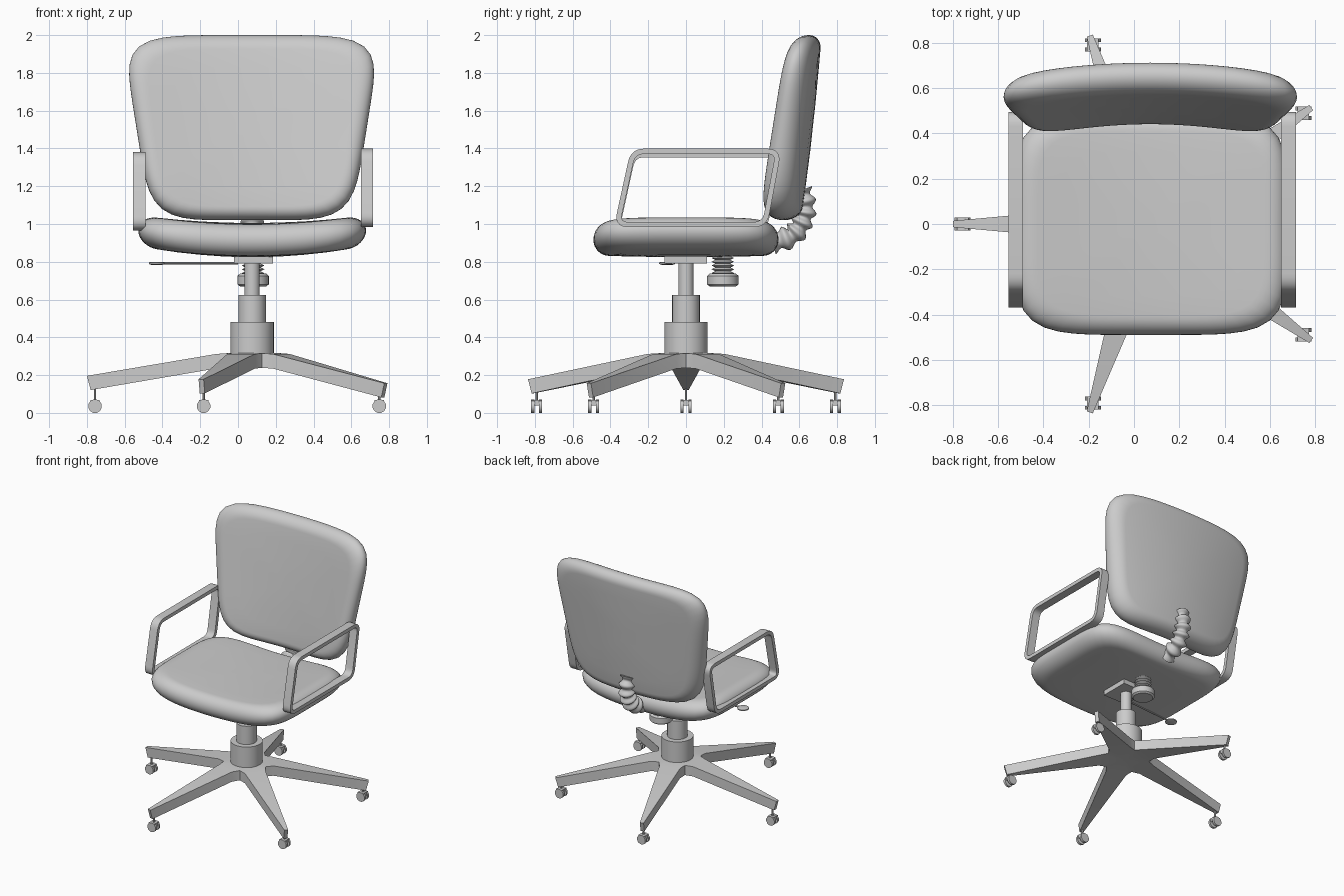
import bpy, bmesh
from math import sin, cos, pi, radians, hypot
from mathutils import Vector

if "Cube" in bpy.data.objects:
    bpy.data.objects.remove(bpy.data.objects["Cube"])

CX = 0.075  # chair axis


def finish(name, bm, angle=35):
    bmesh.ops.recalc_face_normals(bm, faces=bm.faces)
    me = bpy.data.meshes.new(name)
    bm.to_mesh(me)
    bm.free()
    me.shade_smooth()
    me.set_sharp_from_angle(angle=radians(angle))
    ob = bpy.data.objects.new(name, me)
    bpy.context.collection.objects.link(ob)
    return ob


def loft(name, rings, loop=False, angle=35):
    """Skin a list of equal-length rings; cap the ends unless looped."""
    bm = bmesh.new()
    vs = [[bm.verts.new(p) for p in r] for r in rings]
    n = len(vs[0])
    pairs = list(zip(vs, vs[1:])) + ([(vs[-1], vs[0])] if loop else [])
    for a, b in pairs:
        for i in range(n):
            j = (i + 1) % n
            bm.faces.new((a[i], a[j], b[j], b[i]))
    if not loop:
        bm.faces.new(vs[0])
        bm.faces.new(vs[-1])
    return finish(name, bm, angle)


def lathe(name, profile, x, y, n=32, angle=35):
    """Revolve (radius, z) points about a vertical axis."""
    return loft(name, [[(x + r * cos(2 * pi * i / n), y + r * sin(2 * pi * i / n), z)
                        for i in range(n)] for r, z in profile], angle=angle)


def rod(name, a, b, r, n=12):
    """Straight cylinder between two points."""
    a, b = Vector(a), Vector(b)
    q = (b - a).to_track_quat('Z', 'Y')
    return loft(name, [[p + q @ Vector((r * cos(2 * pi * (i + .5) / n), r * sin(2 * pi * (i + .5) / n), 0))
                        for i in range(n)] for p in (a, b)])


def box(name, lo, hi):
    (x0, y0, z0), (x1, y1, z1) = lo, hi
    return loft(name, [[(x0, y0, z), (x1, y0, z), (x1, y1, z), (x0, y1, z)] for z in (z0, z1)])


def cushion(name, place, exponent, inset, n=72):
    """Pillow: rounded-square rings, place(u, v, h) maps unit space to the model."""
    half = [(1 - inset * (1 - cos(t * pi / 16)), sin(t * pi / 16) * (0.93 if t else 0)) for t in range(9)]
    half += [(0.65, 0.96), (0.45, 0.98), (0.25, 1.0), (0.08, 1.0)]
    prof = [(s, -h) for s, h in reversed(half[1:])] + half
    rings = []
    for s, h in prof:
        ring = []
        for i in range(n):
            c, d = cos(2 * pi * i / n), sin(2 * pi * i / n)
            r = s / (abs(c) ** exponent + abs(d) ** exponent) ** (1 / exponent)
            ring.append(place(r * c, r * d, h))
        rings.append(ring)
    return loft(name, rings, angle=80)


# Seat cushion, sides curling up
cushion("seat", lambda u, v, h: (CX + 0.603 * u, 0.49 * v, 0.915 + 0.09 * h + 0.05 * u * u), 5, 0.17)


# Backrest, leaning back, wrapped forward at the sides, wider at the top
def back_place(u, v, h):
    z = 1.51 + 0.49 * v
    return (0.072 + u * (0.61 + 0.078 * v),
            0.585 + 0.135 * (z - 1.5) + (0.085 - 0.012 * v) * h - 0.065 * u * u, z)


cushion("backrest", back_place, 5.3, 0.15)


# Armrests: closed flat-bar loops
def armrest(name, x0, x1, dz):
    pts = [Vector(p) for p in ((-0.365, 0.997), (-0.28, 1.385), (0.49, 1.385), (0.417, 0.997))]
    path = []
    for i, p in enumerate(pts):
        a = p + (pts[i - 1] - p).normalized() * 0.06
        b = p + (pts[(i + 1) % 4] - p).normalized() * 0.06
        path += [a * (1 - t) ** 2 + p * 2 * t * (1 - t) + b * t * t for t in (k / 7 for k in range(8))]
    rings = []
    for i, p in enumerate(path):
        t = (path[(i + 1) % len(path)] - path[i - 1]).normalized()
        o = Vector((-t.y, t.x)) * 0.014
        rings.append([(x, q.x, q.y + dz) for x, q in ((x0, p + o), (x1, p + o), (x1, p - o), (x0, p - o))])
    loft(name, rings, loop=True)


armrest("armrest_left", -0.555, -0.49, -0.018)
armrest("armrest_right", 0.65, 0.715, 0)

# Bellows joining seat and backrest
ctrl = [Vector(p) for p in ((0.38, 0.90), (0.46, 0.905), (0.56, 0.94), (0.613, 1.01),
                            (0.632, 1.09), (0.612, 1.18), (0.58, 1.23))]
rings, steps = [], 12
for k in range(1, 5):
    p0, p1, p2, p3 = ctrl[k - 1:k + 3]
    for s in range(steps + (k == 4)):
        t = s / steps
        c = 0.5 * (2 * p1 + (p2 - p0) * t + (2 * p0 - 5 * p1 + 4 * p2 - p3) * t * t
                   + (3 * p1 - p0 - 3 * p2 + p3) * t ** 3)
        d = (0.5 * ((p2 - p0) + 2 * (2 * p0 - 5 * p1 + 4 * p2 - p3) * t
                    + 3 * (3 * p1 - p0 - 3 * p2 + p3) * t * t)).normalized()
        g = (k - 1 + t) / 4
        r = 0.055 - 0.008 * g + 0.012 * cos(2 * pi * 6 * g)
        rings.append([(CX + r * cos(a), c.x - d.y * r * sin(a), c.y + d.x * r * sin(a))
                      for a in (2 * pi * i / 20 for i in range(20))])
loft("back_bellows", rings, angle=60)

# Gas column in three steps
lathe("column", [(0.115, 0.31), (0.115, 0.48), (0.073, 0.48), (0.073, 0.625),
                 (0.04, 0.625), (0.04, 0.81)], CX, 0)

# Mounting plate, lever and paddle
box("seat_plate", (-0.02, -0.115, 0.79), (0.185, 0.11, 0.835))
rod("lever_rod", (0.0, -0.07, 0.793), (-0.40, -0.10, 0.793), 0.007, 8)
paddle = lathe("lever_paddle", [(0.03, 0.784), (0.042, 0.788), (0.042, 0.796), (0.03, 0.80)], -0.43, -0.10, 20)

# Tension knob with threaded spring
lathe("knob", [(0.07, 0.67), (0.083, 0.68), (0.083, 0.725), (0.07, 0.737)], 0.08, 0.195)
lathe("knob_spring", [(0.06 if i % 2 else 0.04, 0.73 + 0.01 * i) for i in range(12)], 0.08, 0.195)

# Five-leg star base; each leg has its own tip height
LEGS = [(180, 0.196), (-108, 0.178), (-36, 0.157), (36, 0.157), (108, 0.178)]
bm = bmesh.new()


def star_layer(zc, zb, tip_r, drop):
    """One star-shaped skin; returns its outline vertices."""
    centre = bm.verts.new((CX, 0, zc))
    outline = []
    for deg, tip in LEGS:
        a = radians(deg)
        valley = (0.165 * cos(pi / 5), -0.165 * sin(pi / 5), zb + 0.003)
        pts = [valley, (0.19, -0.077, zb), (tip_r, -0.014, tip - drop), (tip_r, 0.014, tip - drop), (0.19, 0.077, zb)]
        outline.append([bm.verts.new((CX + x * cos(a) - y * sin(a), x * sin(a) + y * cos(a), z)) for x, y, z in pts])
    for i, (v, bl, tl, tr, br) in enumerate(outline):
        nxt = outline[(i + 1) % 5][0]
        bm.faces.new((bl, tl, tr, br))
        for p, q in ((v, bl), (bl, br), (br, nxt)):
            bm.faces.new((centre, p, q))
    return [v for leg in outline for v in leg]


top = star_layer(0.325, 0.312, 0.875, 0)
low = star_layer(0.245, 0.235, 0.855, 0.075)
for i in range(25):
    j = (i + 1) % 25
    bm.faces.new((top[i], top[j], low[j], low[i]))
finish("star_base", bm, 40)

# Twin-wheel casters
for k, (deg, tip) in enumerate(LEGS):
    x, y = CX + 0.832 * cos(radians(deg)), 0.832 * sin(radians(deg))
    rod(f"caster_stem_{k}", (x, y, 0.05), (x, y, tip - 0.03), 0.007, 8)
    for s in (-1, 1):
        rod(f"caster_wheel_{k}_{'a' if s < 0 else 'b'}", (x, y + s * 0.012, 0.0355), (x, y + s * 0.029, 0.0355), 0.0365, 12)
    box(f"caster_hood_{k}", (x - 0.025, y - 0.029, 0.038), (x + 0.025, y + 0.029, 0.068))
